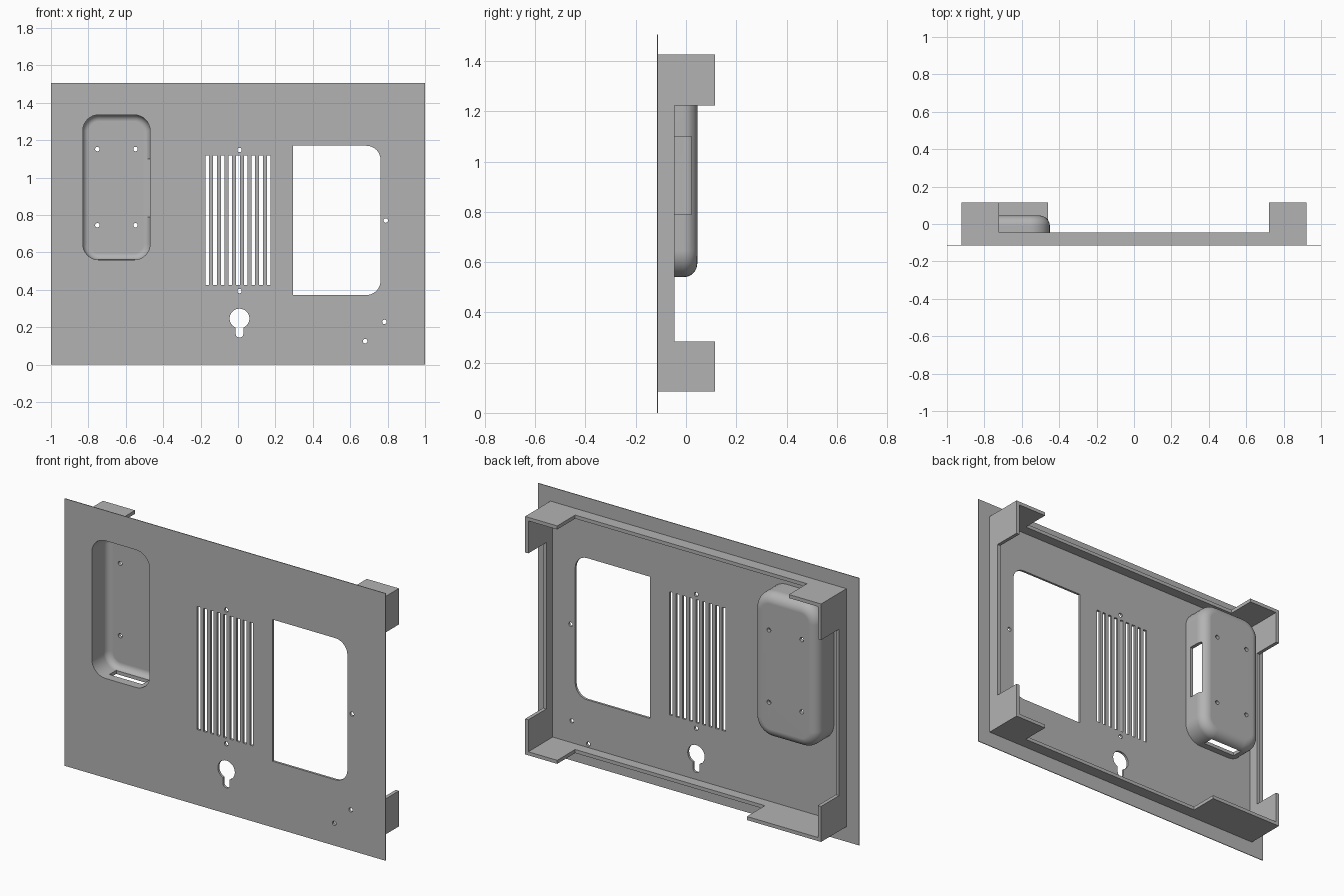
import bpy
import bmesh
from math import cos, sin, pi, radians

if "Cube" in bpy.data.objects:
    bpy.data.objects.remove(bpy.data.objects["Cube"], do_unlink=True)

gray = bpy.data.materials.new("light gray")
gray.use_nodes = True
GRAY = (0.45, 0.45, 0.45, 1)
gray.diffuse_color = GRAY
gray.node_tree.nodes["Principled BSDF"].inputs["Base Color"].default_value = GRAY

FRONT, LIP, FLOOR, RIM, BACK = -0.115, -0.111, -0.102, -0.045, 0.115
WALL = 0.02


def on_front(u, v, d):
    return (u, d, v)


def on_side(u, v, d):
    return (d, v, u)


def on_top(u, v, d):
    return (u, v, d)


def finish(bm, name):
    bmesh.ops.recalc_face_normals(bm, faces=bm.faces)
    mesh = bpy.data.meshes.new(name)
    bm.to_mesh(mesh)
    bm.free()
    obj = bpy.data.objects.new(name, mesh)
    mesh.materials.append(gray)
    bpy.context.collection.objects.link(obj)
    return obj


def loft(bm, rings, cyclic=False):
    """Skin rings of points; cap the ends unless the loft closes on itself."""
    loops = [[bm.verts.new(p) for p in ring] for ring in rings]
    pairs = list(zip(loops, loops[1:]))
    if cyclic:
        pairs.append((loops[-1], loops[0]))
    for a, b in pairs:
        for i in range(len(a)):
            j = (i + 1) % len(a)
            bm.faces.new((a[i], a[j], b[j], b[i]))
    if not cyclic:
        bm.faces.new(loops[0])
        bm.faces.new(loops[-1])


def prism(bm, outline, place, lo, hi):
    loft(bm, [[place(u, v, d) for u, v in outline] for d in (lo, hi)])


def rounded(x0, x1, z0, z1, r_right, r_left=None, steps=8):
    """Rectangle outline with separate radii for its two sides."""
    r_left = r_right if r_left is None else r_left
    pts = []
    corners = ((x1, z1, r_right, -1, -1), (x0, z1, r_left, 1, -1),
               (x0, z0, r_left, 1, 1), (x1, z0, r_right, -1, 1))
    for k, (x, z, r, sx, sz) in enumerate(corners):
        n = steps if r else 0
        for i in range(n + 1):
            a = pi / 2 * (k + i / max(n, 1))
            pts.append((x + sx * r + r * cos(a), z + sz * r + r * sin(a)))
    return pts


def circle(x, z, r, n=20):
    return [(x + r * cos(2 * pi * i / n), z + r * sin(2 * pi * i / n)) for i in range(n)]


def cut(obj, cutter):
    mod = obj.modifiers.new("cut", "BOOLEAN")
    mod.object, mod.operation, mod.solver = cutter, "DIFFERENCE", "EXACT"
    bpy.ops.object.select_all(action="DESELECT")
    bpy.context.view_layer.objects.active = obj
    obj.select_set(True)
    bpy.ops.object.modifier_apply(modifier=mod.name)
    bpy.data.objects.remove(cutter, do_unlink=True)


# Recessed pocket dimensions: inner opening in the front plate
PX0, PX1, PZ0, PZ1, PR = -0.83, -0.47, 0.56, 1.335, 0.085

# Every opening through the plate
openings = [
    rounded(PX0, PX1, PZ0, PZ1, PR),
    rounded(0.295, 0.762, 0.372, 1.17, 0.075, 0),
]
openings += [rounded(0.041 * i - 0.01, 0.041 * i + 0.01, 0.425, 1.118, 0)
             for i in range(-4, 5)]
openings += [circle(x, z, 0.012) for x, z in
             ((0.008, 1.147), (0.008, 0.393), (0.79, 0.77), (0.783, 0.228), (0.68, 0.125))]

# Keyhole: a circle with a round-ended slot below it
KX, KZ, KR, KW = 0.008, 0.246, 0.053, 0.021
keyhole = [(KX + KR * cos(a), KZ + KR * sin(a))
           for a in (radians(-67 + 314 * i / 24) for i in range(25))]
keyhole += [(KX + KW * cos(a), 0.165 + KW * sin(a))
            for a in (pi + pi * i / 8 for i in range(9))]
openings.append(keyhole)

# Front plate with a thin overhanging lip, and the floor inside the rim
panels = (("front_plate", (-1, 1, 0, 1.505), FRONT, LIP),
          ("rear_floor", (-0.91, 0.91, 0.095, 1.415), LIP, FLOOR))
for name, size, lo, hi in panels:
    bm = bmesh.new()
    prism(bm, rounded(*size, 0), on_front, lo, hi)
    panel = finish(bm, name)
    bm = bmesh.new()
    for outline in openings:
        prism(bm, outline, on_front, lo - 0.1, hi + 0.1)
    cut(panel, finish(bm, "panel_cutter"))

# Rim walls: a low wall that rises to full depth at each corner
X, Z0, Z1 = 0.922, 0.085, 1.425


def rim_wall(name, a, b, notch_a, notch_b, place, lo):
    outline = [(a, LIP), (a, BACK), (notch_a, BACK), (notch_a, RIM),
               (notch_b, RIM), (notch_b, BACK), (b, BACK), (b, LIP)]
    bm = bmesh.new()
    prism(bm, outline, place, lo, lo + WALL)
    finish(bm, name)


rim_wall("top_wall", -X, X, -0.722, 0.722, on_top, Z1 - WALL)
rim_wall("bottom_wall", -X, X, -0.46, 0.722, on_top, Z0)
rim_wall("left_wall", Z0 + WALL, Z1 - WALL, 0.285, 1.222, on_side, X - WALL)
rim_wall("right_wall", Z0 + WALL, Z1 - WALL, 0.285, 1.222, on_side, -X)


# Pocket shell: rounded tray with filleted back edges
def tray_rings(grow, back, fillet, steps=8):
    def ring(y, inset):
        g = grow - inset
        return [on_front(u, v, y) for u, v in
                rounded(PX0 - g, PX1 + g, PZ0 - g, PZ1 + g, PR + g)]
    rings = [ring(-0.113, 0)]
    for i in range(steps + 1):
        a = pi / 2 * i / steps
        rings.append(ring(back - fillet + fillet * sin(a), fillet * (1 - cos(a))))
    return rings


bm = bmesh.new()
loft(bm, tray_rings(WALL, 0.045, 0.055) + tray_rings(0, 0.025, 0.035)[::-1])
# Swap the front cap pair for a rim joining outer and inner skins
caps = [f for f in bm.faces if len(f.verts) > 4]
front_loops = [f.verts[:] for f in caps]
bmesh.ops.delete(bm, geom=caps, context="FACES_ONLY")
outer, inner = front_loops
for i in range(len(outer)):
    j = (i + 1) % len(outer)
    bm.faces.new((outer[i], outer[j], inner[j], inner[i]))
# Split the back web between the skins into two solid caps
bm.verts.ensure_lookup_table()
n = len(outer)
half = len(bm.verts) // 2
web = [f for f in bm.faces
       if any(v.index < half for v in f.verts) and any(v.index >= half for v in f.verts)]
bm.verts.index_update()
back_out, back_in = bm.verts[half - n:half], bm.verts[half:half + n]
web = [f for f in bm.faces if set(f.verts) & set(back_out) and set(f.verts) & set(back_in)]
bmesh.ops.delete(bm, geom=web, context="FACES_ONLY")
bm.faces.new(back_out)
bm.faces.new(back_in)
pocket = finish(bm, "pocket_shell")

# Pocket openings: side slot, bottom slot and four screw holes
bm = bmesh.new()
prism(bm, rounded(0.79, 1.10, -0.065, 0.022, 0), on_side, PX1 - 0.05, PX1 + 0.05)
prism(bm, rounded(-0.755, -0.55, -0.065, -0.005, 0), on_top, PZ0 - 0.05, PZ0 + 0.05)
for x in (-0.752, -0.548):
    for z in (0.745, 1.152):
        prism(bm, circle(x, z, 0.012), on_front, 0.0, 0.1)
cut(pocket, finish(bm, "pocket_cutter"))
bpy.ops.object.shade_smooth_by_angle(angle=radians(35))
pocket.modifiers.new("even_shading", "WEIGHTED_NORMAL").keep_sharp = True
